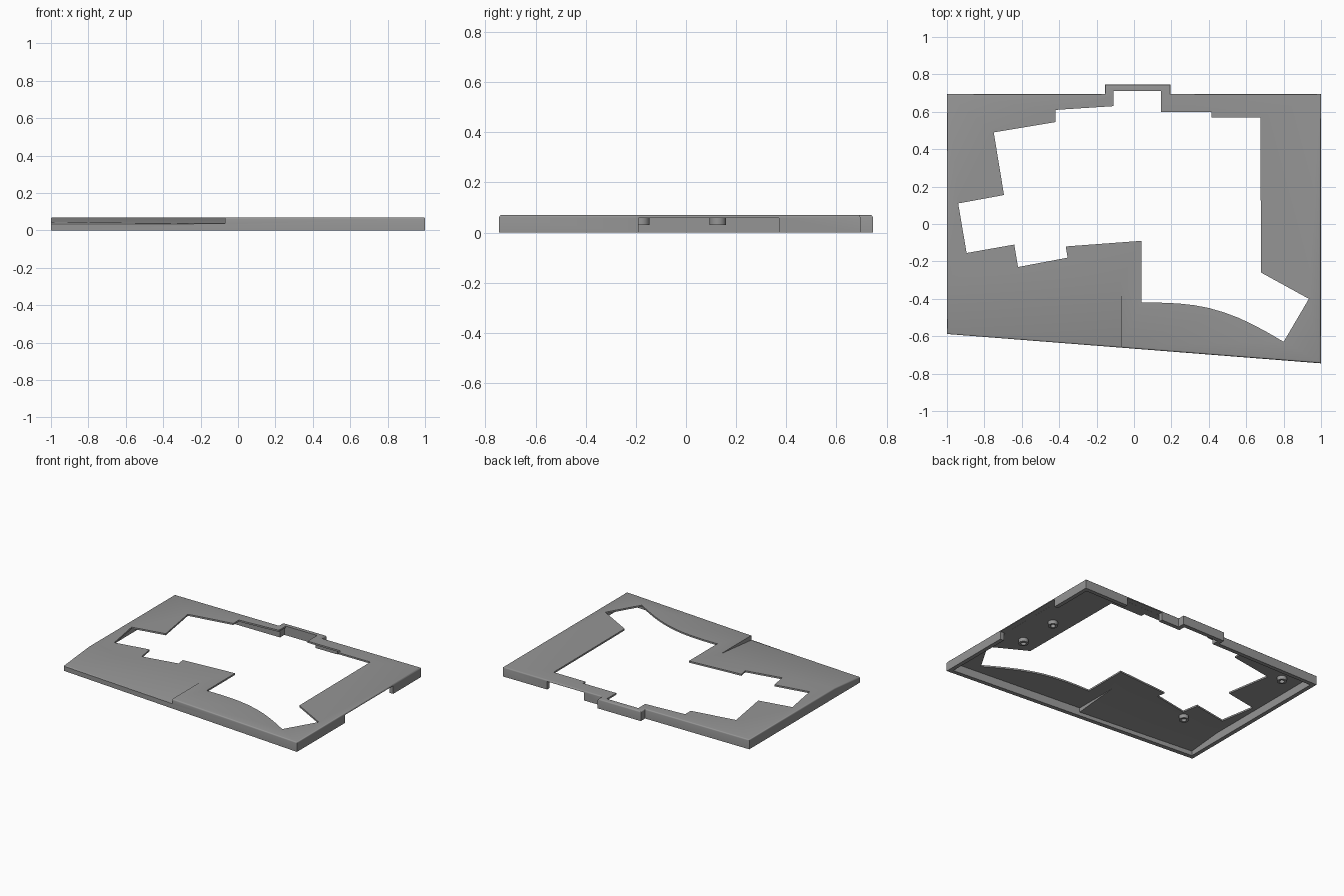
import bpy, bmesh, math

if "Cube" in bpy.data.objects:
    bpy.data.objects.remove(bpy.data.objects["Cube"])

TOP = 0.07        # height of the top surface
SKIN = 0.012      # plate thickness
SLOPE = 0.095     # fall of the palm rest per unit of depth
STEP_X = -0.07    # right end of the palm rest

grey = bpy.data.materials.new("grey plastic")
grey.diffuse_color = (0.3, 0.3, 0.3, 1)
grey.use_nodes = True
grey.node_tree.nodes["Principled BSDF"].inputs["Base Color"].default_value = grey.diffuse_color


def make_object(name, bm):
    bmesh.ops.recalc_face_normals(bm, faces=bm.faces)
    mesh = bpy.data.meshes.new(name)
    bm.to_mesh(mesh)
    bm.free()
    mesh.materials.append(grey)
    obj = bpy.data.objects.new(name, mesh)
    bpy.context.collection.objects.link(obj)
    return obj


def prism(name, points, direction):
    """Extrude a closed loop of 3D points along a direction."""
    bm = bmesh.new()
    face = bm.faces.new([bm.verts.new(p) for p in points])
    new = bmesh.ops.extrude_face_region(bm, geom=[face])["geom"]
    bmesh.ops.translate(bm, vec=direction,
                        verts=[v for v in new if isinstance(v, bmesh.types.BMVert)])
    return make_object(name, bm)


def slab(name, outline, z0, z1):
    return prism(name, [(x, y, z0) for x, y in outline], (0, 0, z1 - z0))


def box(name, x0, x1, y0, y1, z0, z1):
    return slab(name, [(x0, y0), (x1, y0), (x1, y1), (x0, y1)], z0, z1)


def cylinder(name, x, y, radius, z0, z1):
    ring = [(x + radius * math.cos(math.tau * i / 32),
             y + radius * math.sin(math.tau * i / 32)) for i in range(32)]
    return slab(name, ring, z0, z1)


def cut(target, cutter):
    mod = target.modifiers.new("cut", 'BOOLEAN')
    mod.operation, mod.solver, mod.object = 'DIFFERENCE', 'EXACT', cutter
    bpy.context.view_layer.objects.active = target
    bpy.ops.object.modifier_apply(modifier=mod.name)
    bpy.data.objects.remove(cutter, do_unlink=True)


def palm_wedge(x_end, drop):
    """Solid above the sloping palm rest."""
    z = lambda y: TOP - drop + (y + 0.30) * SLOPE
    loop = [(-1.2, y, h) for y, h in
            ((-0.9, z(-0.9)), (-0.2, z(-0.2)), (-0.2, 0.3), (-0.9, 0.3))]
    return prism("palm_wedge", loop, (x_end + 1.2, 0, 0))


def case_outline(t):
    """Case footprint, moved inward by t."""
    return [(-1 + t, -0.588 + t), (1 - t, -0.745 + t * 1.1), (1 - t, 0.695 - t),
            (0.195 - t, 0.695 - t), (0.195 - t, 0.745 - t),
            (-0.155 + t, 0.745 - t), (-0.155 + t, 0.695 - t), (-1 + t, 0.695 - t)]


# Outer body with the sloping palm rest
case = slab("top_case", case_outline(0), 0, TOP)
cut(case, palm_wedge(STEP_X, 0))

# Rounded upper rim
bm = bmesh.new()
bm.from_mesh(case.data)
bm.normal_update()
rim = []
for e in bm.edges:
    if len(e.link_faces) != 2:
        continue
    nz = sorted(f.normal.z for f in e.link_faces)
    at_step = all(abs(v.co.x - STEP_X) < 1e-3 for v in e.verts)
    if abs(nz[0]) < 0.1 and nz[1] > 0.9 and not at_step:
        rim.append(e)
bmesh.ops.bevel(bm, geom=rim, offset=0.009, segments=3, profile=0.5,
                affect='EDGES', clamp_overlap=True)
bm.to_mesh(case.data)
bm.free()

# Hollow underside, leaving a plate and outer walls
cavity = slab("cavity", case_outline(0.03), -0.1, TOP - SKIN)
cut(cavity, palm_wedge(STEP_X + SKIN, SKIN))
cut(case, cavity)

# Opening for the keys and thumb cluster
key_outline = [
    (-0.75, 0.49), (-0.42, 0.545), (-0.42, 0.61), (-0.11, 0.63), (-0.11, 0.71),
    (0.145, 0.71), (0.145, 0.60), (0.415, 0.60), (0.415, 0.57), (0.675, 0.57),
    (0.68, -0.26), (0.935, -0.40), (0.80, -0.63),
    (0.72, -0.583), (0.64, -0.54), (0.56, -0.502), (0.48, -0.472), (0.40, -0.449),
    (0.32, -0.434), (0.24, -0.425), (0.15, -0.421),
    (0.04, -0.42), (0.04, -0.09), (-0.365, -0.12), (-0.355, -0.18),
    (-0.62, -0.23), (-0.64, -0.11), (-0.895, -0.155), (-0.94, 0.11), (-0.695, 0.155)]
cut(case, slab("key_opening", key_outline, -0.2, 0.2))

# Connector gaps in the right and back walls
cut(case, box("right_gap", 0.96, 1.1, -0.19, 0.37, -0.1, 0.0585))
cut(case, box("back_gap", 0.34, 0.64, 0.655, 0.8, -0.1, 0.0585))

# Screw bosses under the plate
parts = [case]
for i, (x, y) in enumerate([(0.81, 0.127), (0.81, -0.178), (-0.83, 0.54), (-0.66, -0.272)]):
    boss = cylinder(f"screw_boss_{i + 1}", x, y, 0.033, 0.03, 0.062)
    cut(boss, cylinder("screw_hole", x, y, 0.018, 0.0, 0.055))
    parts.append(boss)

# Smooth the curved surfaces, keep corners crisp
for obj in parts:
    bpy.ops.object.select_all(action='DESELECT')
    obj.select_set(True)
    bpy.context.view_layer.objects.active = obj
    bpy.ops.object.shade_smooth_by_angle(angle=math.radians(32))
